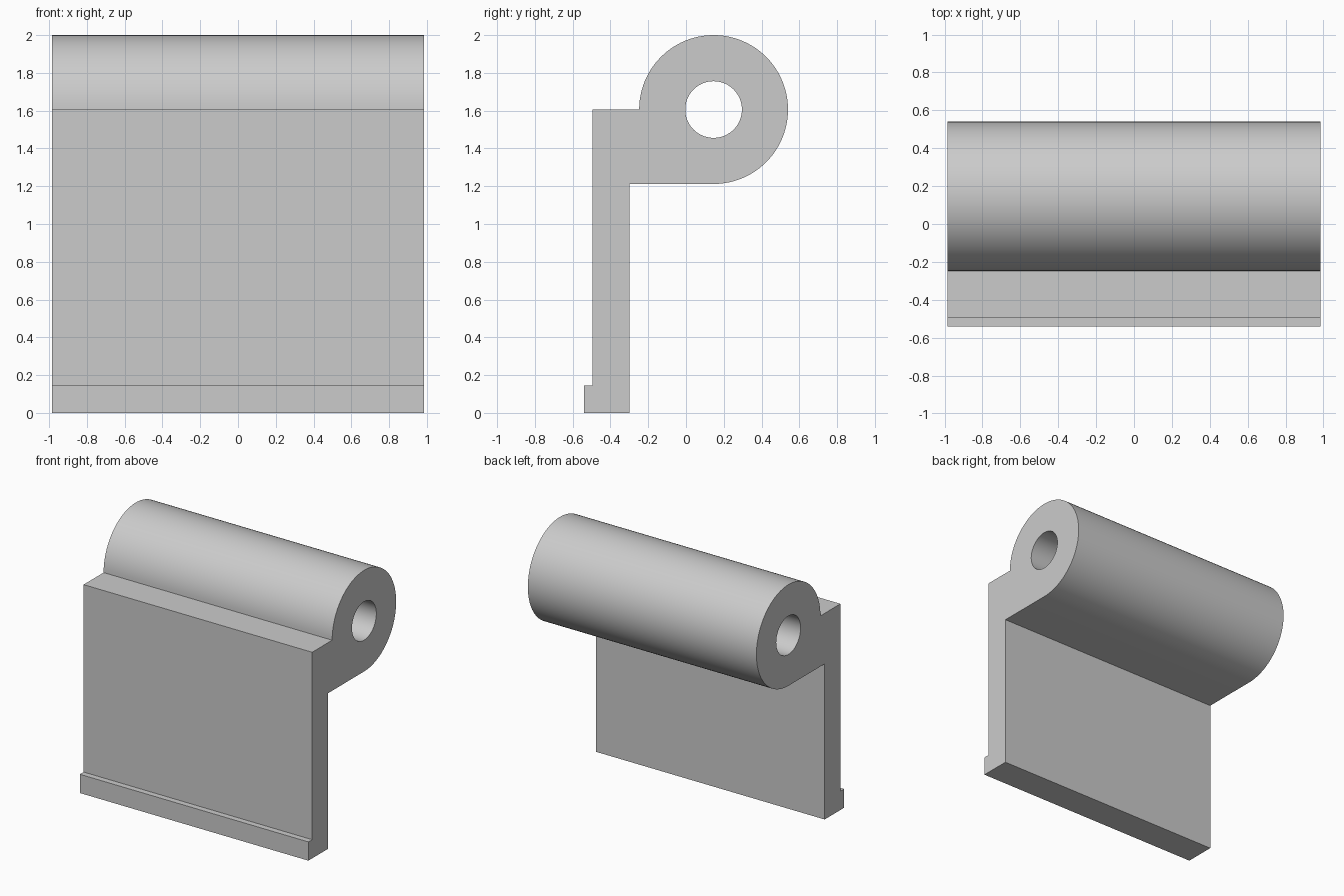
import bpy, bmesh
from math import cos, sin, pi, radians

cube = bpy.data.objects.get("Cube")
if cube:
    bpy.data.objects.remove(cube, do_unlink=True)

HALF_WIDTH = 0.985
BARREL_Y, BARREL_Z = 0.146, 1.606
BARREL_R, BORE_R = 0.394, 0.15


def arc(radius, start, end, steps):
    """Points (y, z) on an arc about the barrel axis, both ends included."""
    angles = [radians(start + (end - start) * i / steps) for i in range(steps + 1)]
    return [(BARREL_Y + radius * cos(a), BARREL_Z + radius * sin(a)) for a in angles]


def add_loop(bm, points):
    verts = [bm.verts.new((-HALF_WIDTH, y, z)) for y, z in points]
    for a, b in zip(verts, verts[1:] + verts[:1]):
        bm.edges.new((a, b))


# Side profile: plate with a front lip at the foot, ledge, and round barrel
plate = [(-0.30, BARREL_Z - BARREL_R), (-0.30, 0), (-0.54, 0),
         (-0.54, 0.146), (-0.494, 0.146), (-0.494, BARREL_Z)]
outline = plate + arc(BARREL_R, 180, -90, 72)
bore = arc(BORE_R, 0, 360, 64)[:-1]

# Extrude the profile, with its bore left open, across the width
bm = bmesh.new()
add_loop(bm, outline)
add_loop(bm, bore)
bmesh.ops.triangle_fill(bm, edges=bm.edges[:], use_beauty=True, normal=(-1, 0, 0))
extruded = bmesh.ops.extrude_face_region(bm, geom=bm.faces[:], use_keep_orig=True)
new_verts = [g for g in extruded["geom"] if isinstance(g, bmesh.types.BMVert)]
bmesh.ops.translate(bm, verts=new_verts, vec=(2 * HALF_WIDTH, 0, 0))
bmesh.ops.recalc_face_normals(bm, faces=bm.faces[:])

mesh = bpy.data.meshes.new("hinge_leaf")
bm.to_mesh(mesh)
bm.free()
hinge = bpy.data.objects.new("hinge_leaf", mesh)
bpy.context.collection.objects.link(hinge)

# Plain grey finish
grey = bpy.data.materials.new("plain grey")
grey.use_nodes = True
colour = (0.6, 0.6, 0.6, 1)
grey.diffuse_color = colour
grey.node_tree.nodes["Principled BSDF"].inputs["Base Color"].default_value = colour
mesh.materials.append(grey)

# Smooth barrel and bore, crisp corners
bpy.ops.object.select_all(action="DESELECT")
hinge.select_set(True)
bpy.context.view_layer.objects.active = hinge
bpy.ops.object.shade_smooth_by_angle(angle=radians(30))
